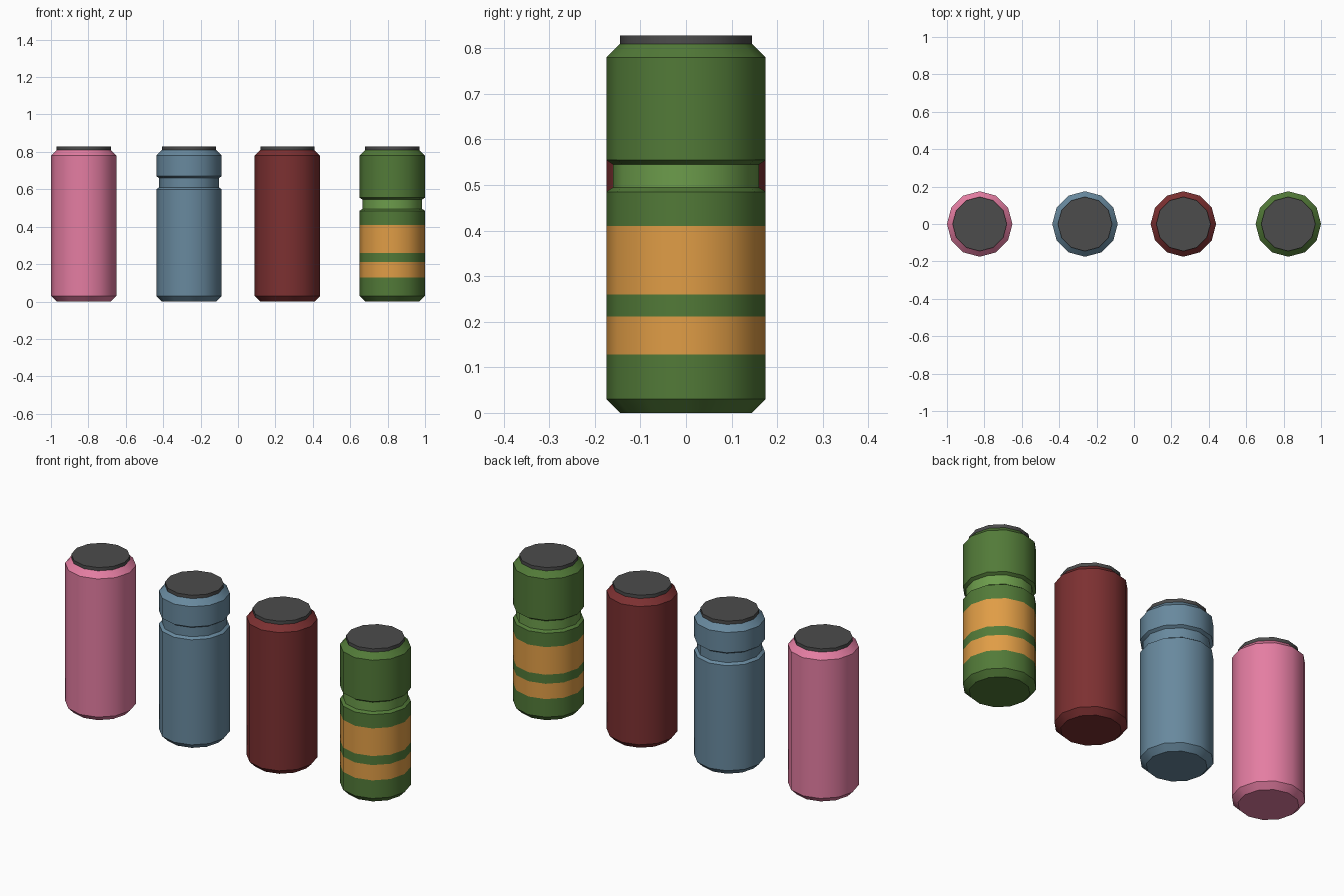
import bpy, bmesh, math

if "Cube" in bpy.data.objects:
    bpy.data.objects.remove(bpy.data.objects["Cube"])

SIDES = 12
R, R_END, R_GROOVE = 0.175, 0.145, 0.16


def linear(c):
    c /= 255
    return c / 12.92 if c <= 0.04045 else ((c + 0.055) / 1.055) ** 2.4


def material(name, r, g, b):
    m = bpy.data.materials.new(name)
    m.diffuse_color = (linear(r), linear(g), linear(b), 1)
    m.use_nodes = True
    m.node_tree.nodes["Principled BSDF"].inputs["Base Color"].default_value = m.diffuse_color
    return m


pink = material("pink", 228, 125, 162)
blue = material("steel_blue", 104, 137, 158)
red = material("dark_red", 124, 48, 49)
green = material("green", 82, 122, 56)
light_green = material("light_green", 108, 156, 75)
orange = material("orange", 224, 157, 70)
grey = material("cap_grey", 76, 76, 76)


def lathe(name, x, profile, mats, rule=lambda z, r: 0):
    """Turn (radius, height) points into a closed body; rule(z, r) picks each ring's material."""
    bm = bmesh.new()
    rings = []
    for r, z in profile:
        rings.append([bm.verts.new((r * math.cos(2 * math.pi * i / SIDES),
                                    r * math.sin(2 * math.pi * i / SIDES), z))
                      for i in range(SIDES)])
    for k in range(len(rings) - 1):
        a, b = rings[k], rings[k + 1]
        idx = rule((profile[k][1] + profile[k + 1][1]) / 2,
                   (profile[k][0] + profile[k + 1][0]) / 2)
        for i in range(SIDES):
            j = (i + 1) % SIDES
            bm.faces.new((a[i], a[j], b[j], b[i])).material_index = idx
    bm.faces.new(rings[0][::-1])
    bm.faces.new(rings[-1])
    mesh = bpy.data.meshes.new(name)
    bm.to_mesh(mesh)
    bm.free()
    for m in mats:
        mesh.materials.append(m)
    mesh.shade_smooth()
    mesh.set_sharp_from_angle(angle=math.radians(35))
    ob = bpy.data.objects.new(name, mesh)
    ob.location.x = x
    bpy.context.collection.objects.link(ob)
    return ob


def canister(name, x, mats, groove=None, cuts=(), rule=lambda z, r: 0):
    # body with chamfered ends, optional stripe cuts and groove
    profile = [(R_END, 0), (R, 0.03)] + [(R, z) for z in cuts]
    if groove:
        lo, hi = groove
        profile += [(R, lo), (R_GROOVE, lo + 0.01), (R_GROOVE, hi - 0.01), (R, hi)]
    profile += [(R, 0.78), (R_END, 0.81)]
    lathe(name + "_body", x, profile, mats, rule)
    # grey cap
    lathe(name + "_cap", x, [(R_END, 0.81), (R_END, 0.828)], [grey])


def striped(z, r):
    if r < R_GROOVE + 0.001 and 0.48 < z < 0.56:
        return 1
    return 2 if 0.128 < z < 0.211 or 0.26 < z < 0.41 else 0


canister("pink_canister", -0.825, [pink])
canister("blue_canister", -0.262, [blue], groove=(0.60, 0.67))
canister("red_canister", 0.264, [red])
canister("green_canister", 0.825, [green, light_green, orange], groove=(0.485, 0.555),
         cuts=(0.128, 0.211, 0.26, 0.41), rule=striped)
